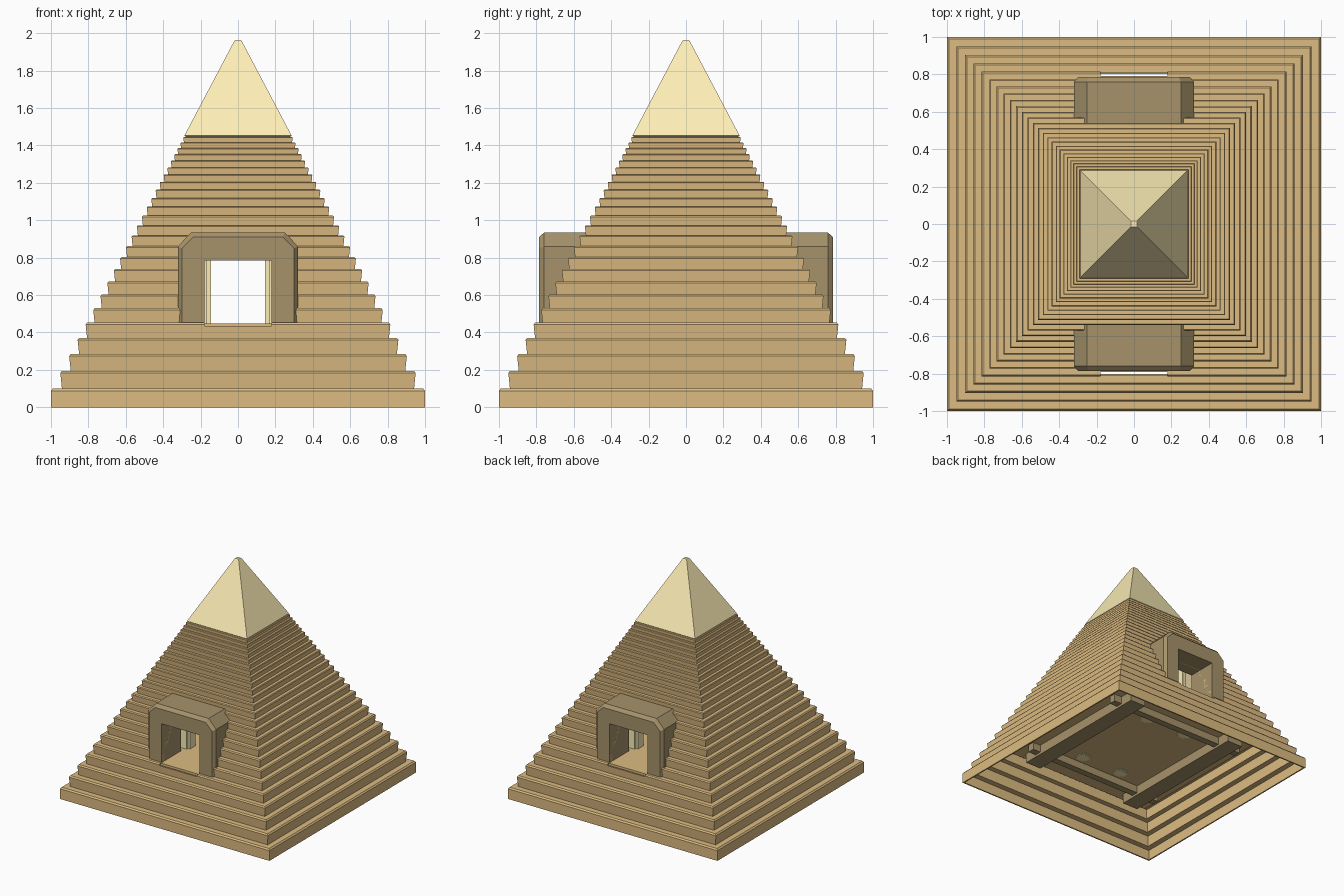
import bpy, bmesh
from mathutils import Matrix

if "Cube" in bpy.data.objects:
    bpy.data.objects.remove(bpy.data.objects["Cube"])


def material(name, rgb):
    m = bpy.data.materials.new(name)
    m.diffuse_color = (*rgb, 1)
    m.use_nodes = True
    m.node_tree.nodes["Principled BSDF"].inputs["Base Color"].default_value = m.diffuse_color
    return m


SAND = material("sandstone", (0.72, 0.50, 0.22))
CREAM = material("pale_limestone", (0.98, 0.85, 0.47))
GREY = material("weathered_stone", (0.38, 0.29, 0.145))


def finish(name, bm, mat):
    bmesh.ops.recalc_face_normals(bm, faces=bm.faces[:])
    me = bpy.data.meshes.new(name)
    bm.to_mesh(me)
    bm.free()
    me.materials.append(mat)
    ob = bpy.data.objects.new(name, me)
    bpy.context.collection.objects.link(ob)
    return ob


def square_stack(name, rings, mat):
    """Closed solid through square rings given as (half width, z)."""
    bm = bmesh.new()
    loops = [[bm.verts.new((sx * w, sy * w, z)) for sx, sy in
              ((-1, -1), (1, -1), (1, 1), (-1, 1))] for w, z in rings]
    for a, b in zip(loops, loops[1:]):
        for i in range(4):
            j = (i + 1) % 4
            bm.faces.new((a[i], a[j], b[j], b[i]))
    bm.faces.new(loops[0])
    bm.faces.new(loops[-1])
    return finish(name, bm, mat)


def boxes(name, items, mat):
    """Boxes given as (centre, size), joined in one object."""
    bm = bmesh.new()
    for c, s in items:
        bmesh.ops.create_cube(bm, size=1, matrix=Matrix.Translation(c) @ Matrix.Diagonal((*s, 1)))
    return finish(name, bm, mat)


# Stepped hollow body: every course is 0.95 times the one below
COURSES, RATIO, T = 25, 0.95, 0.012
outer, inner = [], []
for n in range(COURSES):
    f = RATIO ** n
    z0, z1 = 2 * (1 - f), 2 * (1 - f * RATIO)
    foot = f if n == 0 else f * 0.991
    outer += [(foot, z0), (f, z1 - 0.012 * f), (f * 0.99, z1)]
    inner += [(f - T, max(0, z0 - T)), (f - T, z1 - T)]
body = square_stack("stepped_body", outer[::-1] + inner, SAND)

# Passage cut straight through front and back
cutter = boxes("passage_cutter", [((0, 0, 0.61), (0.36, 3, 0.35))], SAND)
cutter.hide_render = True
mod = body.modifiers.new("passage", "BOOLEAN")
mod.operation, mod.solver, mod.object = "DIFFERENCE", "EXACT", cutter
bpy.context.view_layer.objects.active = body
bpy.ops.object.modifier_apply(modifier=mod.name)
bpy.data.objects.remove(cutter)

# Smooth capstone with a tiny flat tip
square_stack("capstone", [(0.27, 1.44), (0.287, 1.452), (0.022, 1.955), (0.016, 1.963)], CREAM)

# Chamber floor: wide top slab on a smaller thick base
square_stack("chamber_floor", [(0.74, 0.28), (0.74, 0.37), (0.79, 0.37), (0.79, 0.447)], SAND)

# Beams crossing under the floor
beams = []
for s in (-1, 1):
    beams.append(((s * 0.52, 0, 0.24), (0.15, 1.34, 0.09)))
    beams.append(((0, s * 0.52, 0.25), (1.34, 0.06, 0.07)))
boxes("floor_beams", beams, GREY)

# Four cross-shaped columns in the chamber, showing just under the floor
cols = []
for x in (-0.2, 0.2):
    for y in (-0.41, 0.41):
        cols.append(((x, y, 0.62), (0.11, 0.07, 0.69)))
        cols.append(((x, y, 0.62), (0.07, 0.11, 0.688)))
boxes("chamber_columns", cols, CREAM)

# Portals: chamfered arch outline with a bevelled outer front edge
ARCH = [(0.322, 0.45), (0.322, 0.86), (0.25, 0.935)]
FACE = [(0.30, 0.45), (0.30, 0.85), (0.24, 0.91)]
OPENING = [(0.18, 0.45), (0.18, 0.785), (0.18, 0.785)]


def mirrored(half):
    return half + [(-x, z) for x, z in reversed(half)]


for name, s in (("front_portal", -1), ("back_portal", 1)):
    bm = bmesh.new()
    sections = [(ARCH, 0.52), (ARCH, 0.758), (FACE, 0.785), (OPENING, 0.785), (OPENING, 0.52)]
    loops = [[bm.verts.new((x, s * y, z)) for x, z in mirrored(p)] for p, y in sections]
    for k, a in enumerate(loops):
        b = loops[(k + 1) % len(loops)]
        for i in range(5):
            bm.faces.new((a[i], a[i + 1], b[i + 1], b[i]))
    for i in (0, 5):
        bm.faces.new([lp[i] for lp in loops])
    bmesh.ops.remove_doubles(bm, verts=bm.verts[:], dist=0.0005)
    finish(name, bm, GREY)
